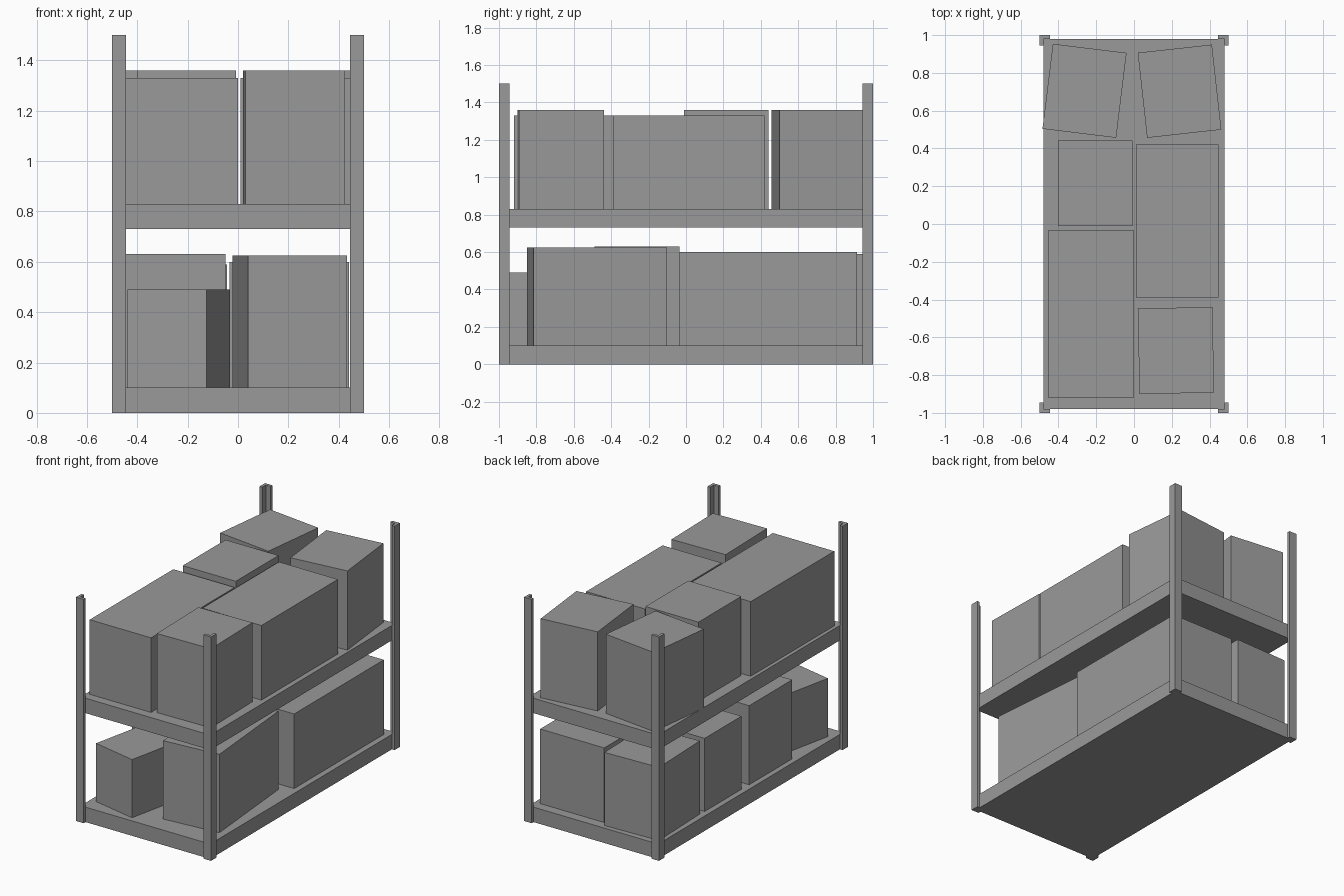
import bpy, bmesh
from math import radians
from mathutils import Matrix

cube = bpy.data.objects.get("Cube")
if cube:
    bpy.data.objects.remove(cube, do_unlink=True)

GREY = (0.32, 0.32, 0.32, 1.0)
grey = bpy.data.materials.new("plain_grey")
grey.use_nodes = True
grey.diffuse_color = GREY
grey.node_tree.nodes["Principled BSDF"].inputs["Base Color"].default_value = GREY


def finish(name, bm):
    bmesh.ops.recalc_face_normals(bm, faces=bm.faces)
    mesh = bpy.data.meshes.new(name)
    bm.to_mesh(mesh)
    bm.free()
    mesh.materials.append(grey)
    obj = bpy.data.objects.new(name, mesh)
    bpy.context.collection.objects.link(obj)
    return obj


def box(name, x, y, width, depth, bottom, top, turn=0):
    bm = bmesh.new()
    bmesh.ops.create_cube(bm, size=1)
    bm.transform(Matrix.Diagonal((width, depth, top - bottom, 1)))
    obj = finish(name, bm)
    obj.location = (x, y, (bottom + top) / 2)
    obj.rotation_euler.z = radians(turn)
    return obj


def angle_post(name, sx, sy, flange=0.056, thick=0.02, height=1.5):
    """Upright with an L-shaped section wrapped round a shelf corner."""
    section = [(0, 0), (flange, 0), (flange, thick),
               (thick, thick), (thick, flange), (0, flange)]
    bm = bmesh.new()
    face = bm.faces.new([bm.verts.new((sx * (0.5 - a), sy * (1 - b), 0))
                         for a, b in section])
    ext = bmesh.ops.extrude_face_region(bm, geom=[face], use_keep_orig=True)
    verts = [v for v in ext["geom"] if isinstance(v, bmesh.types.BMVert)]
    bmesh.ops.translate(bm, verts=verts, vec=(0, 0, height))
    finish(name, bm)


# Corner uprights
for sy, end in ((-1, "front"), (1, "back")):
    for sx, side in ((1, "left"), (-1, "right")):
        angle_post(f"{end}_{side}_post", sx, sy)

# Shelves
LOWER, UPPER = 0.1, 0.83
for name, top in (("lower_shelf", LOWER), ("upper_shelf", UPPER)):
    box(name, 0, 0, 0.96, 1.96, top - 0.1, top)

# Boxes on each shelf: name, x, y, width, depth, top, turn
upper_boxes = [
    ("back_right_box", -0.262, 0.705, 0.393, 0.453, 1.36, -7),
    ("back_left_box", 0.241, 0.703, 0.395, 0.453, 1.36, 6.3),
    ("middle_right_box", -0.205, 0.215, 0.393, 0.453, 1.36, 0),
    ("long_left_box", 0.228, 0.015, 0.437, 0.81, 1.33, 0),
    ("long_right_box", -0.228, -0.477, 0.455, 0.885, 1.33, 0),
    ("front_left_box", 0.222, -0.67, 0.395, 0.453, 1.36, 1.2),
]
lower_boxes = [
    ("front_right_box", -0.235, -0.69, 0.32, 0.45, 0.49, -12),
    ("front_left_box", 0.205, -0.475, 0.394, 0.717, 0.625, 5),
    ("inner_right_box", -0.247, -0.262, 0.395, 0.455, 0.63, 0),
    ("middle_right_box", -0.243, 0.24, 0.4, 0.39, 0.59, 0),
    ("back_right_box", -0.25, 0.715, 0.395, 0.455, 0.59, 2),
    ("long_left_box", 0.203, 0.44, 0.475, 0.95, 0.6, 0),
]
for level, base, group in (("upper", UPPER, upper_boxes), ("lower", LOWER, lower_boxes)):
    for name, x, y, width, depth, top, turn in group:
        box(f"{level}_{name}", x, y, width, depth, base, top, turn)
